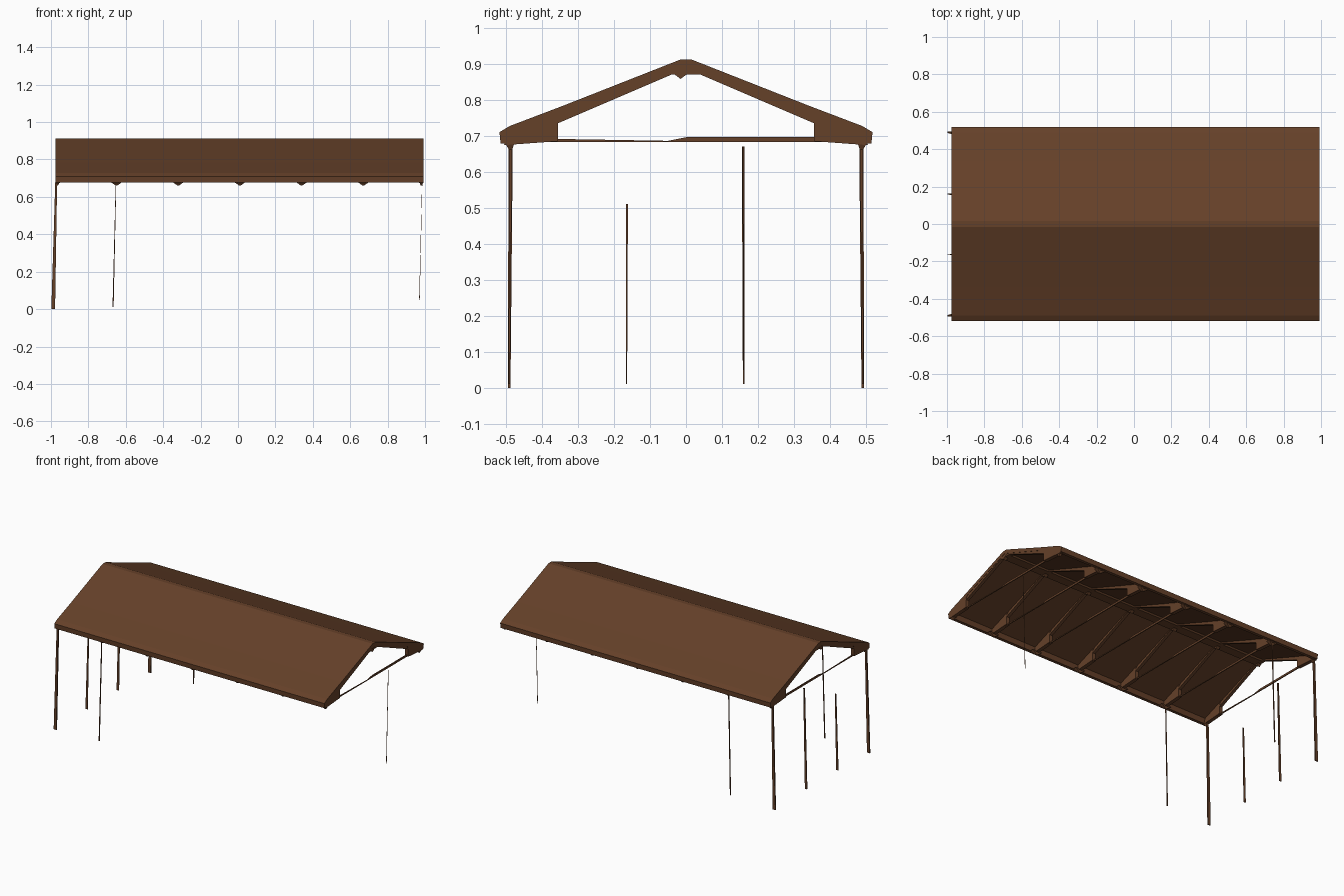
import bpy
import bmesh

if "Cube" in bpy.data.objects:
    bpy.data.objects.remove(bpy.data.objects["Cube"])

wood = bpy.data.materials.new("dark_wood")
wood.diffuse_color = (0.13, 0.052, 0.022, 1)
wood.use_nodes = True
wood.node_tree.nodes["Principled BSDF"].inputs["Base Color"].default_value = wood.diffuse_color


def make(name, verts, faces):
    mesh = bpy.data.meshes.new(name)
    mesh.from_pydata(verts, [], faces)
    bm = bmesh.new()
    bm.from_mesh(mesh)
    bmesh.ops.recalc_face_normals(bm, faces=bm.faces)
    bm.to_mesh(mesh)
    bm.free()
    mesh.materials.append(wood)
    obj = bpy.data.objects.new(name, mesh)
    bpy.context.collection.objects.link(obj)
    return obj


def loft(name, a, b):
    """Solid between two matching loops of points."""
    n = len(a)
    sides = [(i, (i + 1) % n, (i + 1) % n + n, i + n) for i in range(n)]
    return make(name, a + b, [tuple(range(n)), tuple(range(n, 2 * n))] + sides)


def extrude_x(name, profile, x0, x1):
    return loft(name, [(x0, y, z) for y, z in profile], [(x1, y, z) for y, z in profile])


def mirrored(half):
    return half + [(-y, z) for y, z in reversed(half)]


def rect(x, y, z, hx, hy):
    return [(x - hx, y - hy, z), (x + hx, y - hy, z), (x + hx, y + hy, z), (x - hx, y + hy, z)]


# Roof shell: flat ridge, two slopes and a turned-down eave
outer = [(-0.515, 0.678), (-0.518, 0.71), (-0.49, 0.727), (-0.34, 0.784), (-0.015, 0.912)]
inner = [(0.0, 0.892), (0.34, 0.763), (0.485, 0.708), (0.495, 0.678)]
top = mirrored(outer)
under = [(-y, z) for y, z in reversed(inner[1:])]
extrude_x("roof", top + list(reversed(under + inner)), -0.977, 0.992)

# Trusses: rafters with eave blocks, ridge drop and a slim tie
bays = [-0.965, -0.65, -0.32, 0.01, 0.34, 0.67, 0.98]
for i, x in enumerate(bays):
    rafter_top = mirrored([(-0.51, 0.70), (-0.015, 0.90)])
    rafter_low = [(0.5, 0.68), (0.355, 0.735), (0.04, 0.87)]
    low = rafter_low + [(-y, z) for y, z in reversed(rafter_low)]
    extrude_x(f"rafter_{i}", rafter_top + low, x - 0.01, x + 0.01)
    extrude_x(f"ridge_drop_{i}", [(-0.045, 0.88), (-0.015, 0.858), (0.015, 0.88)], x - 0.012, x + 0.012)
    extrude_x(f"tie_{i}", [(-0.4, 0.683), (0.4, 0.683), (0.4, 0.696), (0.0, 0.696),
                           (-0.05, 0.686), (-0.4, 0.692)], x - 0.003, x + 0.003)
    for s in (-1, 1):
        block = [(s * y, z) for y, z in
                 [(0.355, 0.685), (0.355, 0.745), (0.335, 0.768), (0.5, 0.71), (0.505, 0.674)]]
        extrude_x(f"eave_block_{i}", block, x - 0.012, x + 0.012)
        # Pointed capital below each eave block
        loft(f"capital_{i}", rect(x, s * 0.49, 0.682, 0.035 if 0 < i < 6 else 0.012, 0.014),
             rect(x, s * 0.487, 0.66, 0.003, 0.004))

# Ridge beam
extrude_x("ridge_beam", [(-0.04, 0.88), (-0.03, 0.87), (0.03, 0.87), (0.04, 0.88), (0, 0.9)], -0.97, 0.985)

# Leaning posts: x, y, foot height, head height, half widths
posts = [
    ("corner_post", -0.988, -0.491, 0.0, 0.68, 0.010, 0.005),
    ("corner_post", -0.988, 0.491, 0.0, 0.68, 0.010, 0.005),
    ("end_post", -0.988, -0.165, 0.01, 0.51, 0.008, 0.002),
    ("end_post", -0.988, 0.16, 0.01, 0.67, 0.008, 0.003),
    ("side_post", -0.668, -0.491, 0.01, 0.66, 0.003, 0.003),
    ("side_post", -0.668, 0.491, 0.01, 0.66, 0.003, 0.003),
    ("far_post", 0.97, 0.16, 0.05, 0.67, 0.0015, 0.0015),
]
for name, x, y, z0, z1, hx, hy in posts:
    lean = 0.016 * (z1 - z0) / 0.68
    loft(name, rect(x, y, z0, hx, hy * 0.7), rect(x + lean, y * 0.992, z1, hx * 0.5, hy * 1.2))
